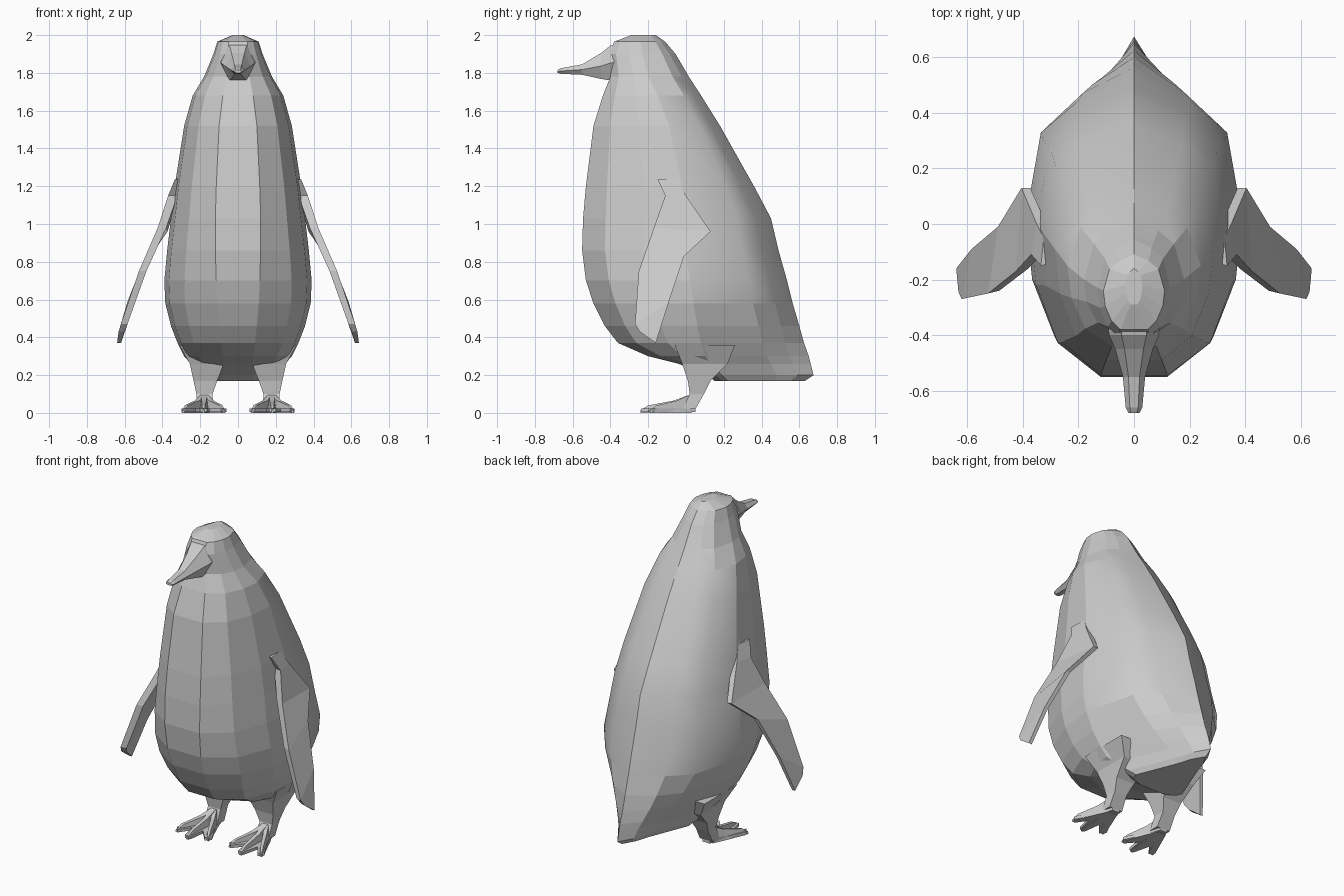
import bpy, bmesh

if "Cube" in bpy.data.objects:
    bpy.data.objects.remove(bpy.data.objects["Cube"])

grey = bpy.data.materials.new("plain grey")
grey.diffuse_color = (0.6, 0.6, 0.6, 1)
grey.use_nodes = True
grey.node_tree.nodes["Principled BSDF"].inputs["Base Color"].default_value = grey.diffuse_color


def finish(name, bm, mirror=False):
    """Turn a bmesh into a named object, optionally mirrored across x."""
    bmesh.ops.recalc_face_normals(bm, faces=bm.faces)
    mesh = bpy.data.meshes.new(name)
    bm.to_mesh(mesh)
    bm.free()
    mesh.materials.append(grey)
    obj = bpy.data.objects.new(name, mesh)
    bpy.context.collection.objects.link(obj)
    if mirror:
        obj.modifiers.new("Mirror", 'MIRROR').use_mirror_merge = False
    return obj


def loft(bm, sections):
    """Skin closed sections with equal point counts and cap both ends."""
    rings = [[bm.verts.new(p) for p in s] for s in sections]
    n = len(rings[0])
    for a, b in zip(rings, rings[1:]):
        for i in range(n):
            j = (i + 1) % n
            bm.faces.new((a[i], a[j], b[j], b[i]))
    bm.faces.new(rings[0])
    bm.faces.new(rings[-1][::-1])


def body_ring(z, front, back, w, mid, panel, k):
    """Flat front panel, rounded flanks and a pointed back ridge."""
    half = [(panel, front),
            (0.73 * w, front + 0.22 * (mid - front)),
            (0.94 * w, front + 0.60 * (mid - front)),
            (w, mid),
            (k * w, mid + 0.60 * (back - mid)),
            (0.6 * k * w, mid + 0.82 * (back - mid))]
    ring = half + [(0, back)] + [(-x, y) for x, y in reversed(half)]
    return [(x, y, z) for x, y in ring]


# Body with head and tail: height, front, back, half width, widest y, panel, fullness
levels = [
    (2.00, -.29, -.16, .03, -.22, .012, .8),
    (1.965, -.38, -.11, .11, -.24, .05, .8),
    (1.90, -.41, -.055, .13, -.23, .05, .8),
    (1.78, -.40, .015, .18, -.20, .06, .8),
    (1.68, -.44, .08, .24, -.15, .08, .8),
    (1.52, -.49, .18, .285, -.09, .10, .82),
    (1.20, -.53, .36, .335, -.02, .115, .84),
    (1.03, -.545, .45, .355, 0, .12, .85),
    (.86, -.55, .49, .375, 0, .12, .86),
    (.70, -.53, .535, .39, .02, .115, .86),
    (.58, -.49, .565, .385, .04, .11, .80),
    (.46, -.43, .60, .355, .06, .10, .70),
    (.37, -.36, .625, .32, .08, .09, .60),
    (.30, -.20, .65, .285, .10, .08, .50),
    (.26, -.04, .66, .25, .13, .08, .46),
    (.20, .11, .675, .20, .19, .08, .42),
    (.17, .15, .63, .17, .22, .08, .42),
]
bm = bmesh.new()
loft(bm, [body_ring(*lv) for lv in levels])
for f in bm.faces:
    c = f.calc_center_median()
    f.smooth = c.y > -0.05 and 0.6 < c.z < 1.95
for e in bm.edges:
    if all(abs(v.co.x) < 1e-5 for v in e.verts):
        e.smooth = False
finish("body", bm)

# Beak: y, top z, bottom z, half width
bm = bmesh.new()
sections = []
for y, top, low, w in [(-.30, 1.97, 1.76, .10), (-.40, 1.945, 1.76, .09),
                       (-.45, 1.905, 1.768, .068), (-.55, 1.845, 1.79, .04),
                       (-.66, 1.825, 1.795, .03), (-.68, 1.815, 1.80, .02)]:
    m = (top + low) / 2
    sections.append([(-.5 * w, y, top), (.5 * w, y, top), (w, y, m),
                     (.5 * w, y, low), (-.5 * w, y, low), (-w, y, m)])
loft(bm, sections)
finish("beak", bm)

# Flippers: leading point and trailing point of each section, as (x, y, z)
bm = bmesh.new()
sections = []
for lead, trail, t in [((.335, -.15, 1.235), (.325, -.05, 1.24), .05),
                       ((.37, -.11, 1.15), (.35, .0, 1.15), .05),
                       ((.425, -.17, .98), (.405, .13, .96), .045),
                       ((.525, -.25, .75), (.49, -.01, .83), .04),
                       ((.62, -.27, .47), (.585, -.09, .59), .035),
                       ((.632, -.245, .43), (.64, -.16, .37), .03)]:
    sections.append([lead, (lead[0] - t, lead[1] + .01, lead[2]),
                     (trail[0] - t * .7, trail[1], trail[2]), trail])
loft(bm, sections)
finish("flippers", bm, True)

# Legs: box sections from thigh to ankle (x0, x1, y0, y1, z)
bm = bmesh.new()
loft(bm, [[(x0, y0, z), (x1, y0, z), (x1, y1, z), (x0, y1, z)]
          for x0, x1, y0, y1, z in [(.07, .31, -.06, .26, .36),
                                    (.075, .255, -.02, .22, .26),
                                    (.11, .235, .01, .13, .17),
                                    (.135, .22, .02, .095, .10),
                                    (.13, .22, -.02, .05, .02)]])
finish("legs", bm, True)

# Feet: webbed sole plate
bm = bmesh.new()
sole = [(.15, .05), (.20, .05), (.24, -.05), (.30, -.17), (.275, -.20),
        (.225, -.13), (.20, -.235), (.165, -.235), (.15, -.13),
        (.09, -.20), (.06, -.17), (.12, -.05)]
loft(bm, [[(x, y, z) for x, y in sole] for z in (0.004, .022)])
# Raised toes running from the ankle to the claws
for tx, ty in [(.075, -.19), (.183, -.24), (.29, -.19)]:
    secs = []
    for s, w, h in [(0, .03, .10), (.35, .025, .065), (.85, .018, .04), (1, .008, .015)]:
        x, y = .178 + s * (tx - .178), .03 + s * (ty - .03)
        secs.append([(x - w, y, 0), (x + w, y, 0),
                     (x + w * .5, y, h), (x - w * .5, y, h)])
    loft(bm, secs)
finish("feet", bm, True)
